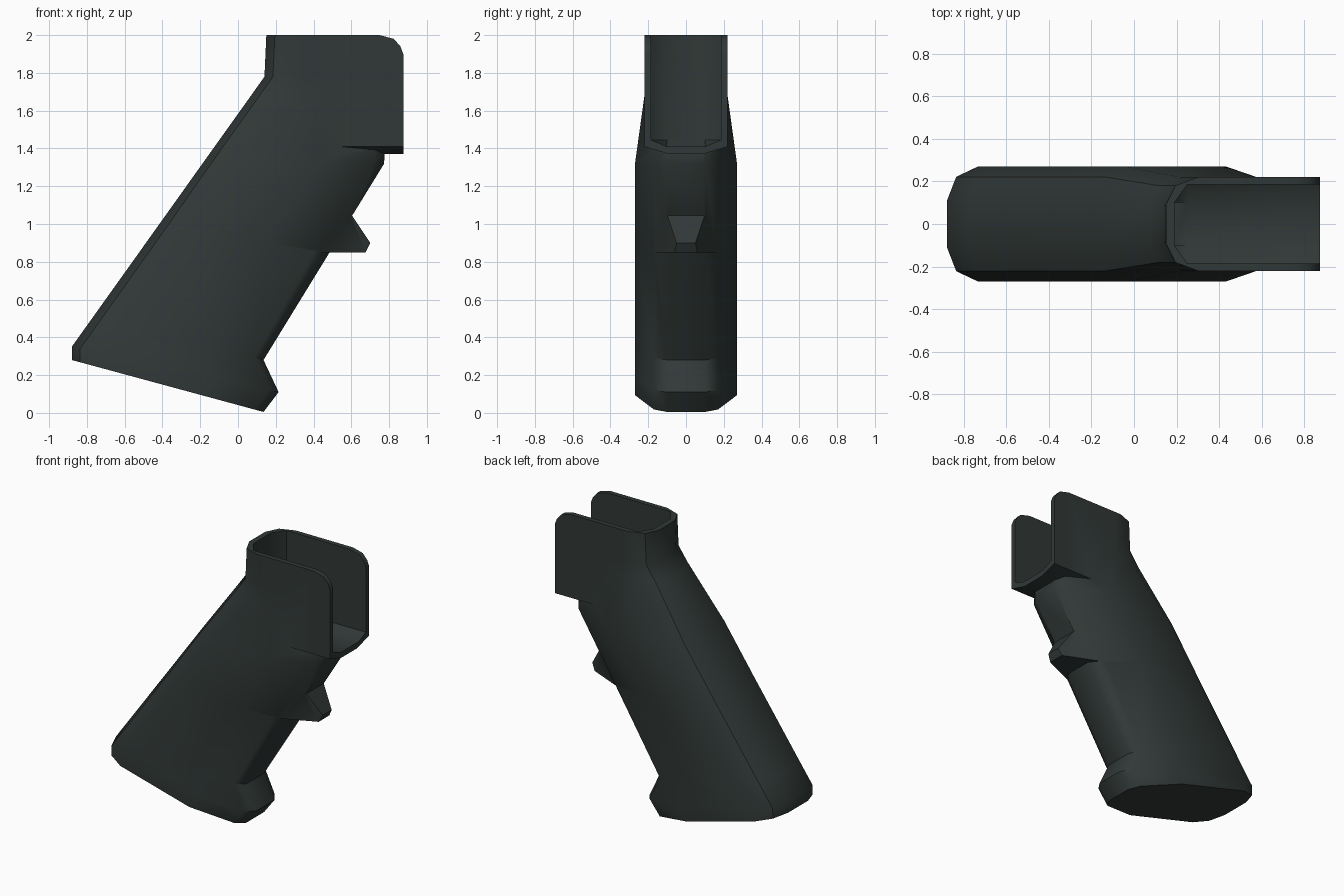
import bpy, bmesh, math
from mathutils import Vector

if "Cube" in bpy.data.objects:
    bpy.data.objects.remove(bpy.data.objects["Cube"])

mat = bpy.data.materials.new("dark green grey")
mat.diffuse_color = (0.03, 0.04, 0.038, 1)
mat.use_nodes = True
mat.node_tree.nodes["Principled BSDF"].inputs["Base Color"].default_value = mat.diffuse_color


def finish(name, bm):
    bmesh.ops.recalc_face_normals(bm, faces=bm.faces)
    me = bpy.data.meshes.new(name)
    bm.to_mesh(me)
    bm.free()
    me.materials.append(mat)
    ob = bpy.data.objects.new(name, me)
    bpy.context.collection.objects.link(ob)
    return ob


def loft(name, rings):
    """Skin equal-length rings of points and cap both ends."""
    bm = bmesh.new()
    vs = [[bm.verts.new(p) for p in r] for r in rings]
    n = len(vs[0])
    for a, b in zip(vs, vs[1:]):
        for i in range(n):
            j = (i + 1) % n
            bm.faces.new((a[i], a[j], b[j], b[i]))
    bm.faces.new(vs[0])
    bm.faces.new(vs[-1])
    return finish(name, bm)


def grip_ring(lx, lz, rx, rz, w):
    """Chamfered section between a rear and a front point, half width w."""
    L, R = Vector((lx, 0, lz)), Vector((rx, 0, rz))
    d = (R - L).normalized()
    s = w / 0.27
    half = [(L, .11), (L + d * .045, .222), (L + d * .15, .27),
            (R - d * .34, .27), (R - d * .05, .17), (R, .10)]
    side = [p + Vector((0, y * s, 0)) for p, y in half]
    return side + [Vector((p.x, -p.y, p.z)) for p in reversed(side)]


def boolean(ob, other, op):
    m = ob.modifiers.new(op.lower(), 'BOOLEAN')
    m.operation, m.object, m.solver = op, other, 'EXACT'
    bpy.context.view_layer.objects.active = ob
    bpy.ops.object.modifier_apply(modifier=m.name)
    bpy.data.objects.remove(other)


# Slanted grip body: rear x, z, front x, z, half width
grip = loft("grip_body", [grip_ring(*r) for r in [
    (-.88, .28, .135, .005, .27),
    (-.88, .35, .215, .11, .27),
    (-.773, .50, .135, .28, .27),
    (-.416, 1.0, .485, .85, .27),
    (-.188, 1.32, .774, 1.32, .27),
    (.069, 1.68, .78, 1.68, .22),
    (.14, 1.78, .78, 1.78, .22),
    (.15, 2.0, .70, 2.0, .22)]])

# Upper collar with rounded front corner
collar = loft("collar", [
    [(x, -.22, t), (x, -.22, 1.41), (x, -.09, 1.37),
     (x, .09, 1.37), (x, .22, 1.41), (x, .22, t)]
    for x, t in [(.35, 2.0), (.75, 2.0), (.825, 1.98), (.86, 1.94), (.875, 1.90)]])

# Finger rest
bm = bmesh.new()
for x, y, z in [(.40, .18, .85), (.675, .06, .85), (.70, .05, .90),
                (.60, .10, 1.05), (.40, .12, 1.08)]:
    for s in (-1, 1):
        bm.verts.new((x, s * y, z))
bmesh.ops.convex_hull(bm, input=bm.verts)
rest = finish("finger_rest", bm)

# Socket open to the top and front
def socket_ring(z, w, back):
    return [(.95, -w, z), (back + .06, -w, z), (back, -.10, z),
            (back, .10, z), (back + .06, w, z), (.95, w, z)]

cutter = loft("socket_cutter", [socket_ring(1.41, .10, .19),
                                socket_ring(1.445, .185, .19),
                                socket_ring(2.1, .185, .19)])
cutter.hide_render = True

boolean(grip, collar, 'UNION')
boolean(grip, rest, 'UNION')
boolean(grip, cutter, 'DIFFERENCE')

bpy.ops.object.select_all(action='DESELECT')
grip.select_set(True)
bpy.context.view_layer.objects.active = grip
bpy.ops.object.shade_smooth_by_angle(angle=math.radians(40))
